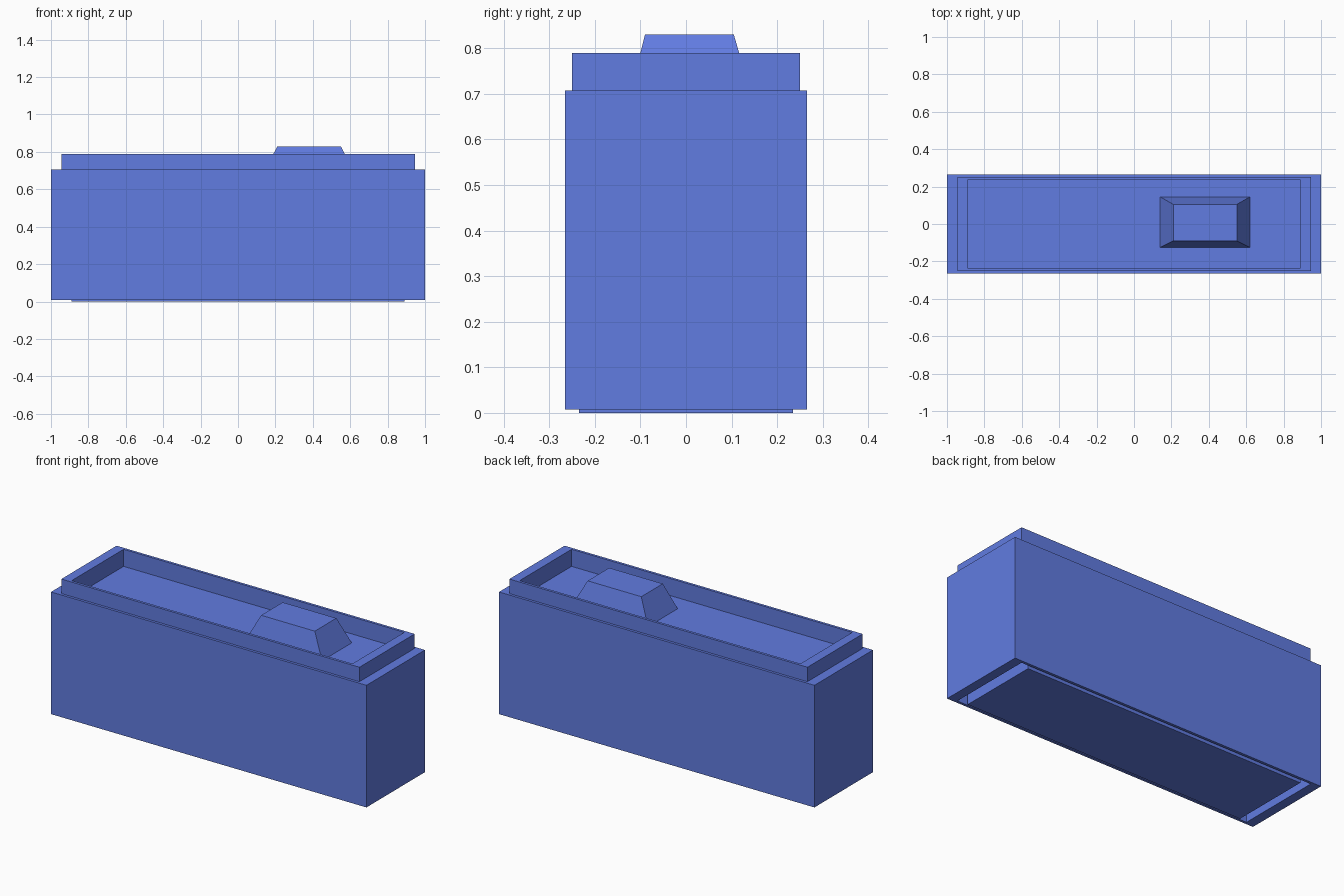
import bpy, bmesh

if "Cube" in bpy.data.objects:
    bpy.data.objects.remove(bpy.data.objects["Cube"])

blue = bpy.data.materials.new("blue")
blue.diffuse_color = (0.12, 0.2, 0.75, 1)
blue.use_nodes = True
blue.node_tree.nodes["Principled BSDF"].inputs["Base Color"].default_value = blue.diffuse_color


def rect(hx, hy, z):
    return (-hx, hx, -hy, hy, z)


def stack_rects(name, rects):
    """Join successive rectangles (x0, x1, y0, y1, z) into one closed solid."""
    bm = bmesh.new()
    loops = []
    for x0, x1, y0, y1, z in rects:
        corners = ((x0, y0), (x1, y0), (x1, y1), (x0, y1))
        loops.append([bm.verts.new((x, y, z)) for x, y in corners])
    for a, b in zip(loops, loops[1:]):
        for i in range(4):
            j = (i + 1) % 4
            bm.faces.new((a[i], a[j], b[j], b[i]))
    bm.faces.new(loops[0][::-1])
    bm.faces.new(loops[-1])
    bmesh.ops.recalc_face_normals(bm, faces=bm.faces)
    mesh = bpy.data.meshes.new(name)
    bm.to_mesh(mesh)
    bm.free()
    mesh.materials.append(blue)
    obj = bpy.data.objects.new(name, mesh)
    bpy.context.collection.objects.link(obj)
    return obj


FLOOR = 0.692

# Block: bottom plate, stacking groove, outer walls, raised rim, sunken top
stack_rects("block_body", [
    rect(0.89, 0.235, 0),
    rect(0.89, 0.235, 0.098),
    rect(0.945, 0.25, 0.098),
    rect(0.945, 0.25, 0.007),
    rect(1.0, 0.265, 0.007),
    rect(1.0, 0.265, 0.707),
    rect(0.945, 0.25, 0.707),
    rect(0.945, 0.25, 0.79),
    rect(0.89, 0.235, 0.79),
    rect(0.89, 0.235, FLOOR),
])

# Tapered knob standing off-centre on the sunken top, set slightly into it
knob_base = (0.14, 0.62, -0.125, 0.145)
stack_rects("top_knob", [
    (*knob_base, FLOOR - 0.004),
    (*knob_base, FLOOR),
    (0.21, 0.55, -0.09, 0.105, 0.83),
])
